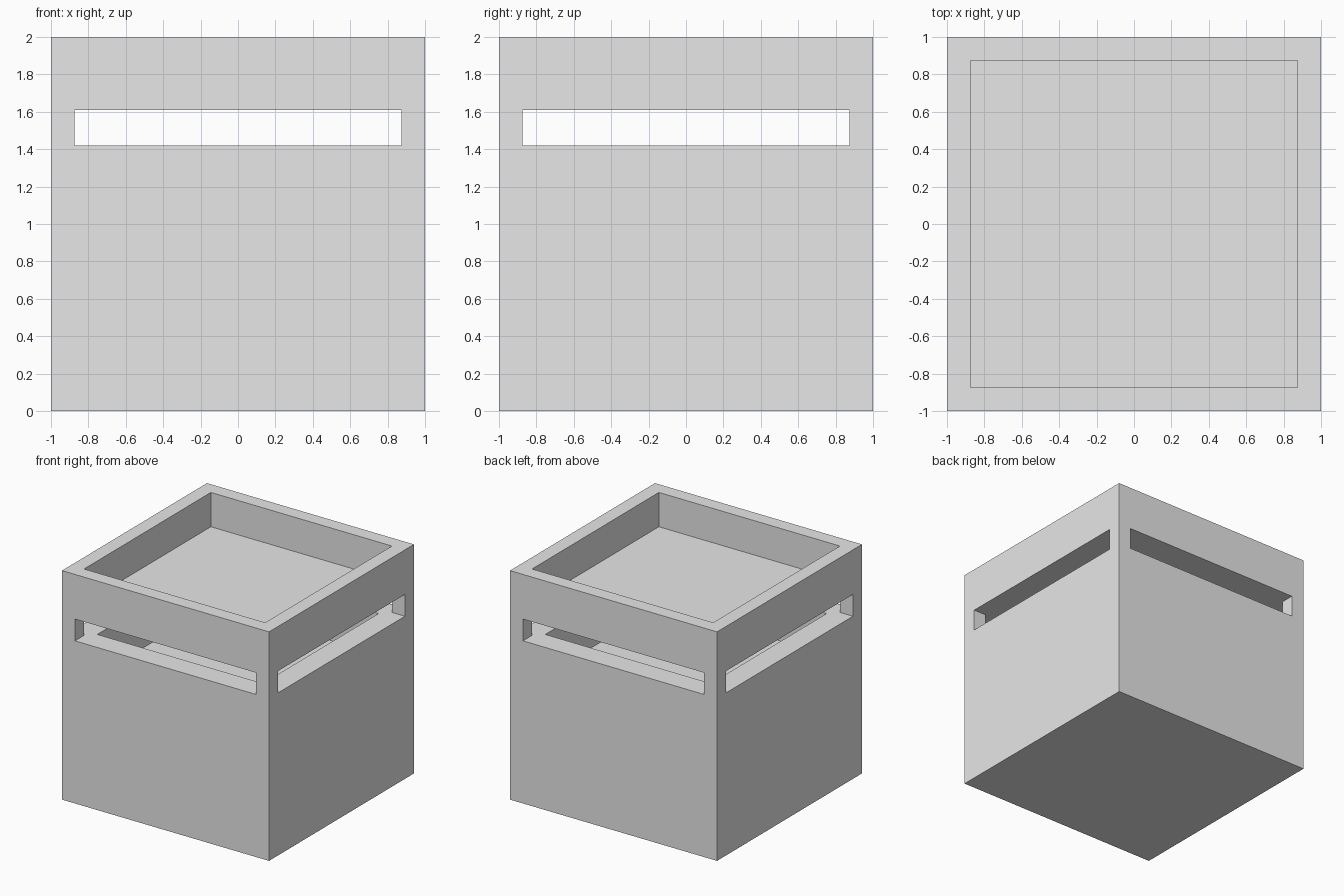
import bpy

if "Cube" in bpy.data.objects:
    bpy.data.objects.remove(bpy.data.objects["Cube"])

grey = bpy.data.materials.new("plain_grey")
grey.diffuse_color = (0.8, 0.8, 0.8, 1)
grey.use_nodes = True
grey.node_tree.nodes["Principled BSDF"].inputs["Base Color"].default_value = grey.diffuse_color


def box(name, hx, hy, z0, z1):
    """Box centred on x and y, given half widths and z range."""
    bpy.ops.mesh.primitive_cube_add(size=2, location=(0, 0, (z0 + z1) / 2))
    ob = bpy.context.object
    ob.name = name
    ob.scale = (hx, hy, (z1 - z0) / 2)
    bpy.ops.object.transform_apply(location=True, rotation=False, scale=True)
    ob.data.materials.append(grey)
    return ob


def cut(target, cutter):
    """Subtract the cutter from the target and remove it."""
    cutter.hide_render = True
    mod = target.modifiers.new("cut", "BOOLEAN")
    mod.operation = "DIFFERENCE"
    mod.solver = "EXACT"
    mod.object = cutter
    bpy.context.view_layer.objects.active = target
    bpy.ops.object.modifier_apply(modifier=mod.name)
    bpy.data.objects.remove(cutter)


# Solid outer block
body = box("box_body", 1, 1, 0, 2)

# Through slots on all four sides, leaving corner posts
cut(body, box("slot_front_back", 0.875, 1.2, 1.42, 1.61))
cut(body, box("slot_left_right", 1.2, 0.875, 1.42, 1.61))

# Inner basin below the slots
cut(body, box("basin_cutter", 0.8, 0.8, 1.06, 1.5))

# Shallow tray in the top
cut(body, box("tray_cutter", 0.875, 0.875, 1.70, 2.2))
